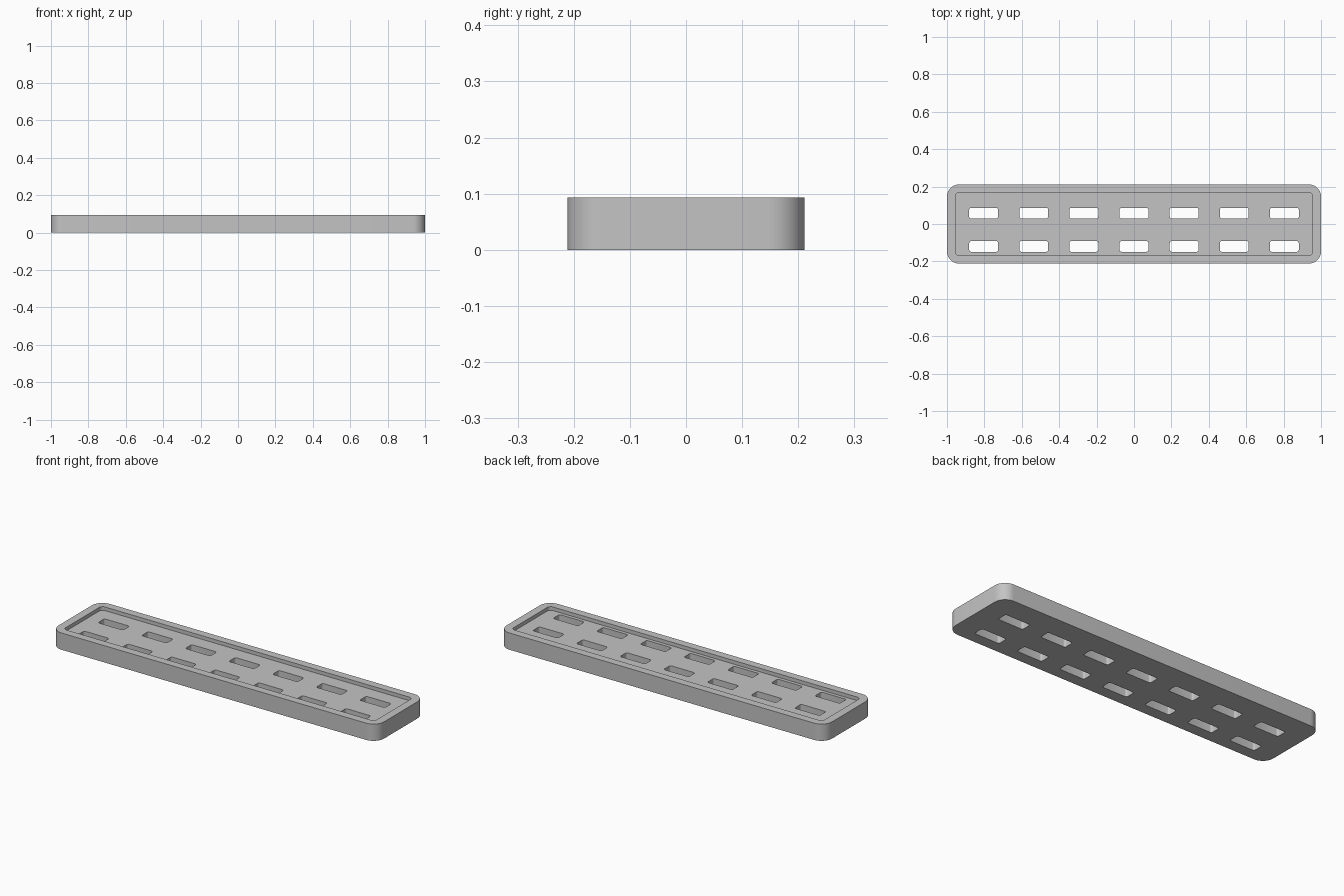
import bpy, bmesh
from math import sin, cos, pi, radians

old = bpy.data.objects.get("Cube")
if old:
    bpy.data.objects.remove(old, do_unlink=True)

LENGTH, WIDTH, HEIGHT = 2.0, 0.423, 0.093
FLOOR = 0.073

grey = bpy.data.materials.new("light grey")
grey.use_nodes = True
grey.diffuse_color = (0.55, 0.55, 0.55, 1)
grey.node_tree.nodes["Principled BSDF"].inputs["Base Color"].default_value = grey.diffuse_color


def add_slab(bm, x, y, length, width, radius, bottom, top, steps):
    """Rounded rectangle outline, extruded from bottom to top."""
    verts = []
    corners = ((1, 1), (-1, 1), (-1, -1), (1, -1))
    for i, (sx, sy) in enumerate(corners):
        for k in range(steps + 1):
            a = (i + k / steps) * pi / 2
            verts.append(bm.verts.new((x + sx * (length / 2 - radius) + radius * cos(a),
                                       y + sy * (width / 2 - radius) + radius * sin(a),
                                       bottom)))
    face = bm.faces.new(verts)
    result = bmesh.ops.extrude_face_region(bm, geom=[face])
    moved = [v for v in result["geom"] if isinstance(v, bmesh.types.BMVert)]
    bmesh.ops.translate(bm, verts=moved, vec=(0, 0, top - bottom))


def make_object(name, slabs):
    bm = bmesh.new()
    for slab in slabs:
        add_slab(bm, *slab)
    bmesh.ops.recalc_face_normals(bm, faces=bm.faces)
    mesh = bpy.data.meshes.new(name)
    bm.to_mesh(mesh)
    bm.free()
    mesh.materials.append(grey)
    obj = bpy.data.objects.new(name, mesh)
    bpy.context.collection.objects.link(obj)
    return obj


# Tray body with rounded corners
tray = make_object("slotted_tray", [(0, 0, LENGTH, WIDTH, 0.065, 0, HEIGHT, 12)])

# Shallow recess leaving a raised rim
recess = make_object("recess_cutter", [(0, 0, 1.91, 0.335, 0.02, FLOOR, HEIGHT + 0.1, 6)])

# Two rows of seven through slots
slots = make_object("slot_cutter", [
    (0.268 * i, y, 0.154, 0.057, 0.01, -0.1, HEIGHT + 0.1, 4)
    for y in (0.058, -0.12) for i in range(-3, 4)])

bpy.context.view_layer.objects.active = tray
for cutter in (recess, slots):
    mod = tray.modifiers.new("cut", "BOOLEAN")
    mod.operation = "DIFFERENCE"
    mod.solver = "EXACT"
    mod.object = cutter
    bpy.ops.object.modifier_apply(modifier=mod.name)
    bpy.data.objects.remove(cutter, do_unlink=True)

# Smooth the rounded corners, keep the edges crisp
bpy.ops.object.select_all(action="DESELECT")
tray.select_set(True)
bpy.ops.object.shade_smooth_by_angle(angle=radians(30))
